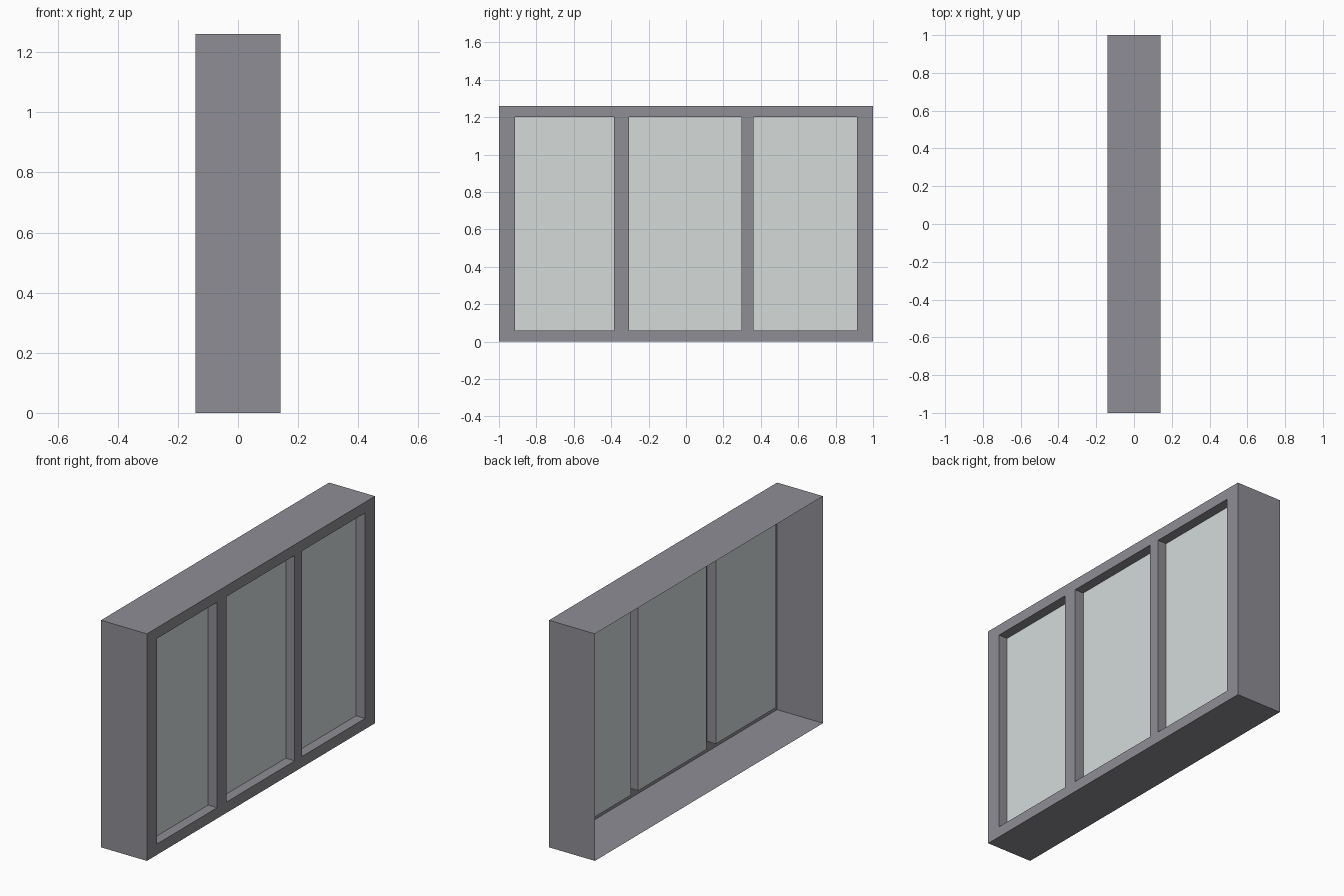
import bpy

if "Cube" in bpy.data.objects:
    bpy.data.objects.remove(bpy.data.objects["Cube"])

X_BACK, X_FRONT, X_GLASS = -0.141, 0.141, 0.086
HEIGHT = 1.26
Z_LOW, Z_HIGH = 0.06, 1.20
OPENINGS = [(-0.913, -0.384), (-0.304, 0.296), (0.36, 0.913)]


def material(name, color):
    mat = bpy.data.materials.new(name)
    mat.diffuse_color = color
    mat.use_nodes = True
    mat.node_tree.nodes["Principled BSDF"].inputs["Base Color"].default_value = mat.diffuse_color
    return mat


def sheet(name, faces, mat):
    """Make one object from quads given as corner lists, merging shared corners."""
    index, polys = {}, []
    for face in faces:
        polys.append([index.setdefault(p, len(index)) for p in face])
    mesh = bpy.data.meshes.new(name)
    mesh.from_pydata(list(index), [], polys)
    mesh.materials.append(mat)
    obj = bpy.data.objects.new(name, mesh)
    bpy.context.collection.objects.link(obj)
    return obj


def facing_quad(x, y0, y1, z0, z1):
    """Quad facing +x."""
    return [(x, y0, z0), (x, y1, z0), (x, y1, z1), (x, y0, z1)]


def tube(x0, x1, y0, y1, z0, z1, inward=False):
    """Four walls running along x around a rectangle."""
    back, front = facing_quad(x0, y0, y1, z0, z1), facing_quad(x1, y0, y1, z0, z1)
    walls = []
    for i in range(4):
        j = (i + 1) % 4
        quad = [back[i], back[j], front[j], front[i]]
        walls.append(quad if inward else quad[::-1])
    return walls


frame_mat = material("frame_grey", (0.27, 0.27, 0.30, 1))
glass_mat = material("pale_glass", (0.66, 0.71, 0.70, 1))

# Outer casing, open at the back
sheet("outer_casing", tube(X_BACK, X_FRONT, -1, 1, 0, HEIGHT), frame_mat)

# Face frame: a grid of quads with the three openings left out
ys = [-1] + [y for pair in OPENINGS for y in pair] + [1]
zs = [0, Z_LOW, Z_HIGH, HEIGHT]
face = []
for i in range(len(ys) - 1):
    for k in range(3):
        if not (k == 1 and i % 2 == 1):
            face.append(facing_quad(X_FRONT, ys[i], ys[i + 1], zs[k], zs[k + 1]))
sheet("face_frame", face, frame_mat)

# Reveals around each opening and the recessed panes
for n, (y0, y1) in enumerate(OPENINGS, 1):
    sheet(f"window_reveal_{n}",
          tube(X_GLASS, X_FRONT, y0, y1, Z_LOW, Z_HIGH, inward=True), frame_mat)
    sheet(f"glass_pane_{n}", [facing_quad(X_GLASS, y0, y1, Z_LOW, Z_HIGH)], glass_mat)
